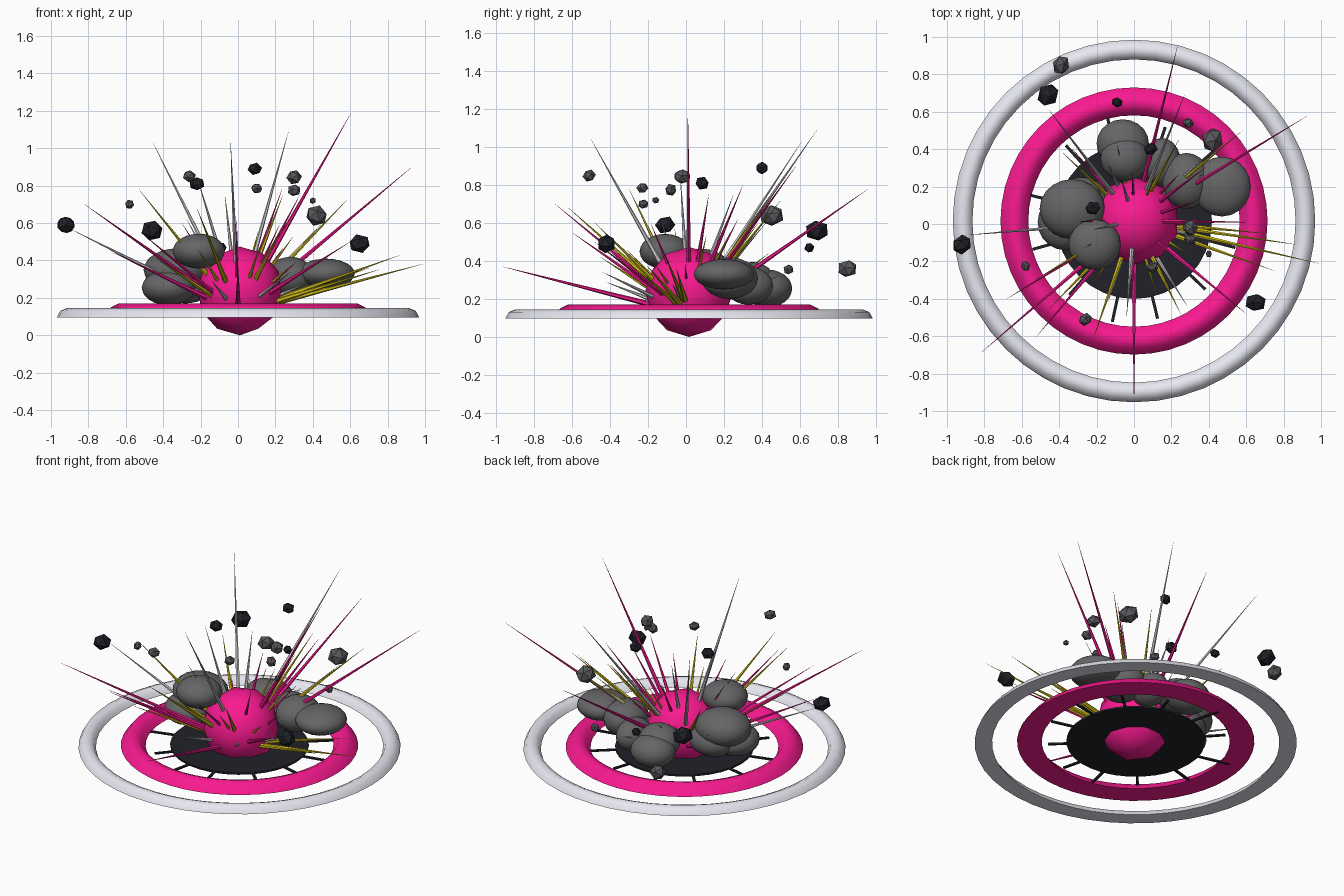
import bpy, bmesh, math, random
from mathutils import Vector, Matrix

if "Cube" in bpy.data.objects:
    bpy.data.objects.remove(bpy.data.objects["Cube"])

random.seed(7)
CORE = Vector((0, 0.016, 0.12))


def mat(name, r, g, b):
    m = bpy.data.materials.new(name)
    m.diffuse_color = (r, g, b, 1)
    m.use_nodes = True
    m.node_tree.nodes["Principled BSDF"].inputs["Base Color"].default_value = m.diffuse_color
    return m


PINK = mat("hot_pink", 0.95, 0.01, 0.28)
PALE = mat("pale_white", 0.8, 0.8, 0.88)
GOLD = mat("yellow", 0.65, 0.53, 0.01)
SILVER = mat("silver", 0.55, 0.55, 0.57)
SMOKE = mat("smoke_grey", 0.13, 0.13, 0.135)
SCORCH = mat("scorch_black", 0.015, 0.016, 0.022)
STONE = mat("stone_grey", 0.1, 0.1, 0.11)


def finish(bm, name, material, smooth=True):
    me = bpy.data.meshes.new(name)
    bm.to_mesh(me)
    bm.free()
    me.materials.append(material)
    me.polygons.foreach_set("use_smooth", [smooth] * len(me.polygons))
    if smooth:
        me.set_sharp_from_angle(angle=math.radians(50))
    ob = bpy.data.objects.new(name, me)
    bpy.context.collection.objects.link(ob)
    return ob


def ring(name, profile, material, n=48):
    """Closed (radius, z) profile revolved round the core axis."""
    bm = bmesh.new()
    loops = []
    for i in range(n):
        a = math.tau * i / n
        loops.append([bm.verts.new((r * math.cos(a), CORE.y + r * math.sin(a), z)) for r, z in profile])
    k = len(profile)
    for i in range(n):
        p, q = loops[i], loops[(i + 1) % n]
        for j in range(k):
            bm.faces.new((p[j], q[j], q[(j + 1) % k], p[(j + 1) % k]))
    bmesh.ops.recalc_face_normals(bm, faces=bm.faces)
    return finish(bm, name, material)


def ball(name, c, r, material, sub=3, smooth=True, turn=None):
    bm = bmesh.new()
    bmesh.ops.create_icosphere(bm, subdivisions=sub, radius=1)
    m = Matrix.Translation(c) @ (turn or Matrix()) @ Matrix.Diagonal((*r, 1))
    bmesh.ops.transform(bm, matrix=m, verts=bm.verts)
    return finish(bm, name, material, smooth)


def spike(name, tip, material, width=0.016):
    d = Vector(tip) - CORE
    base = CORE + d.normalized() * 0.17
    v = Vector(tip) - base
    bm = bmesh.new()
    bmesh.ops.create_cone(bm, cap_ends=True, segments=6, radius1=width, radius2=0.0005, depth=v.length)
    m = Matrix.Translation((base + Vector(tip)) / 2) @ v.to_track_quat('Z', 'Y').to_matrix().to_4x4()
    bmesh.ops.transform(bm, matrix=m, verts=bm.verts)
    return finish(bm, name, material, False)


# Shock rings: domed top, flat underside
ring("outer_shock_ring", [(0.864, 0.096), (0.882, 0.131), (0.916, 0.145), (0.95, 0.131), (0.969, 0.096)], PALE)
ring("inner_shock_ring", [(0.565, 0.105), (0.598, 0.153), (0.64, 0.17), (0.68, 0.15), (0.714, 0.105)], PINK)

# Scorch disc with radial streaks
bm = bmesh.new()
bmesh.ops.create_cone(bm, cap_ends=True, segments=32, radius1=0.417, radius2=0.417, depth=0.012,
                      matrix=Matrix.Translation((0, CORE.y, 0.107)))
finish(bm, "scorch_disc", SCORCH, False)
for i in range(12):
    a = math.radians(-75 + 30 * i + random.uniform(-4, 4))
    length = random.uniform(0.14, 0.25)
    bm = bmesh.new()
    bmesh.ops.create_cube(bm, size=1)
    m = (Matrix.Translation((0, CORE.y, 0.107)) @ Matrix.Rotation(a, 4, 'Z')
         @ Matrix.Translation((0.38 + length / 2, 0, 0)) @ Matrix.Diagonal((length, 0.016, 0.01, 1)))
    bmesh.ops.transform(bm, matrix=m, verts=bm.verts)
    finish(bm, "scorch_streak", SCORCH, False)

# Fire core, low-poly
ball("fire_core", (0.01, CORE.y, 0.237), (0.232, 0.232, 0.237), PINK, 2)

# Smoke puffs
for c, r in [((-0.21, -0.11, 0.45), (0.14, 0.135, 0.093)),
             ((-0.33, 0.08, 0.35), (0.175, 0.16, 0.115)),
             ((-0.37, 0.01, 0.255), (0.145, 0.15, 0.095)),
             ((-0.28, 0.12, 0.27), (0.15, 0.13, 0.1)),
             ((-0.05, 0.35, 0.29), (0.13, 0.12, 0.105)),
             ((-0.06, 0.43, 0.255), (0.14, 0.13, 0.1)),
             ((0.15, 0.33, 0.27), (0.1, 0.13, 0.1)),
             ((0.28, 0.23, 0.31), (0.13, 0.15, 0.11)),
             ((0.47, 0.20, 0.33), (0.155, 0.16, 0.08))]:
    ball("smoke_puff", c, r, SMOKE)

# Flying debris: position, radius, dark or grey
for x, y, z, r, m in [(-0.92, -0.11, 0.59, 0.05, SCORCH), (-0.58, -0.225, 0.70, 0.026, STONE),
                      (-0.46, 0.69, 0.56, 0.058, SCORCH), (-0.26, -0.51, 0.85, 0.034, STONE),
                      (-0.22, 0.085, 0.81, 0.038, SCORCH), (0.09, 0.40, 0.89, 0.035, SCORCH),
                      (0.10, -0.23, 0.785, 0.03, STONE), (0.30, -0.02, 0.845, 0.042, STONE),
                      (0.30, -0.08, 0.775, 0.033, STONE), (0.40, -0.16, 0.72, 0.018, STONE),
                      (0.42, 0.45, 0.64, 0.06, STONE), (0.65, -0.42, 0.49, 0.052, SCORCH),
                      (-0.39, 0.85, 0.36, 0.048, STONE), (-0.09, 0.65, 0.47, 0.028, SCORCH),
                      (0.29, 0.54, 0.355, 0.028, STONE)]:
    turn = Matrix.Rotation(random.uniform(0, 6), 4, 'Z') @ Matrix.Rotation(random.uniform(0, 6), 4, 'X')
    ball("debris_chunk", (x, y, z), (r * 1.15, r, r * 0.95), m, 1, False, turn)

# Main spikes by colour
TIPS = [
    (PINK, [(0.605, 0.01, 1.19), (0.93, 0.58, 0.9), (-0.82, -0.69, 0.7), (0.235, 0.96, 0.78),
            (0, -0.965, 0.37), (-0.52, -0.6, 0.55), (0.38, 0.3, 0.8), (0.6, -0.48, 0.5),
            (0.33, 0.12, 0.75), (-0.68, -0.4, 0.45)]),
    (SILVER, [(0.27, 0.69, 1.09), (-0.455, 0.61, 1.03), (-0.04, -0.5, 1.04), (-0.9, -0.06, 0.57),
              (-0.22, -0.03, 0.85), (0.45, 0.42, 0.6), (-0.07, 0.25, 0.75)]),
    (GOLD, [(0.985, -0.21, 0.38), (0.87, -0.11, 0.43), (-0.53, -0.3, 0.78), (-0.22, -0.62, 0.68),
            (0.58, 0.5, 0.72), (-0.38, 0.38, 0.6), (0.7, -0.05, 0.36), (0.25, -0.48, 0.6),
            (0.75, -0.25, 0.35), (-0.45, -0.45, 0.42), (0.24, 0.45, 0.75)]),
]
for m, tips in TIPS:
    for t in tips:
        spike("blast_spike", t, m)

# Short filler spikes
for i in range(24):
    a = math.tau * i / 24 + random.uniform(-0.1, 0.1)
    e = random.uniform(0.35, 1.1)
    d = Vector((math.cos(a) * math.cos(e), math.sin(a) * math.cos(e), math.sin(e)))
    spike("short_spike", CORE + d * random.uniform(0.4, 0.6), (PINK, GOLD, SILVER)[i % 3], 0.014)
